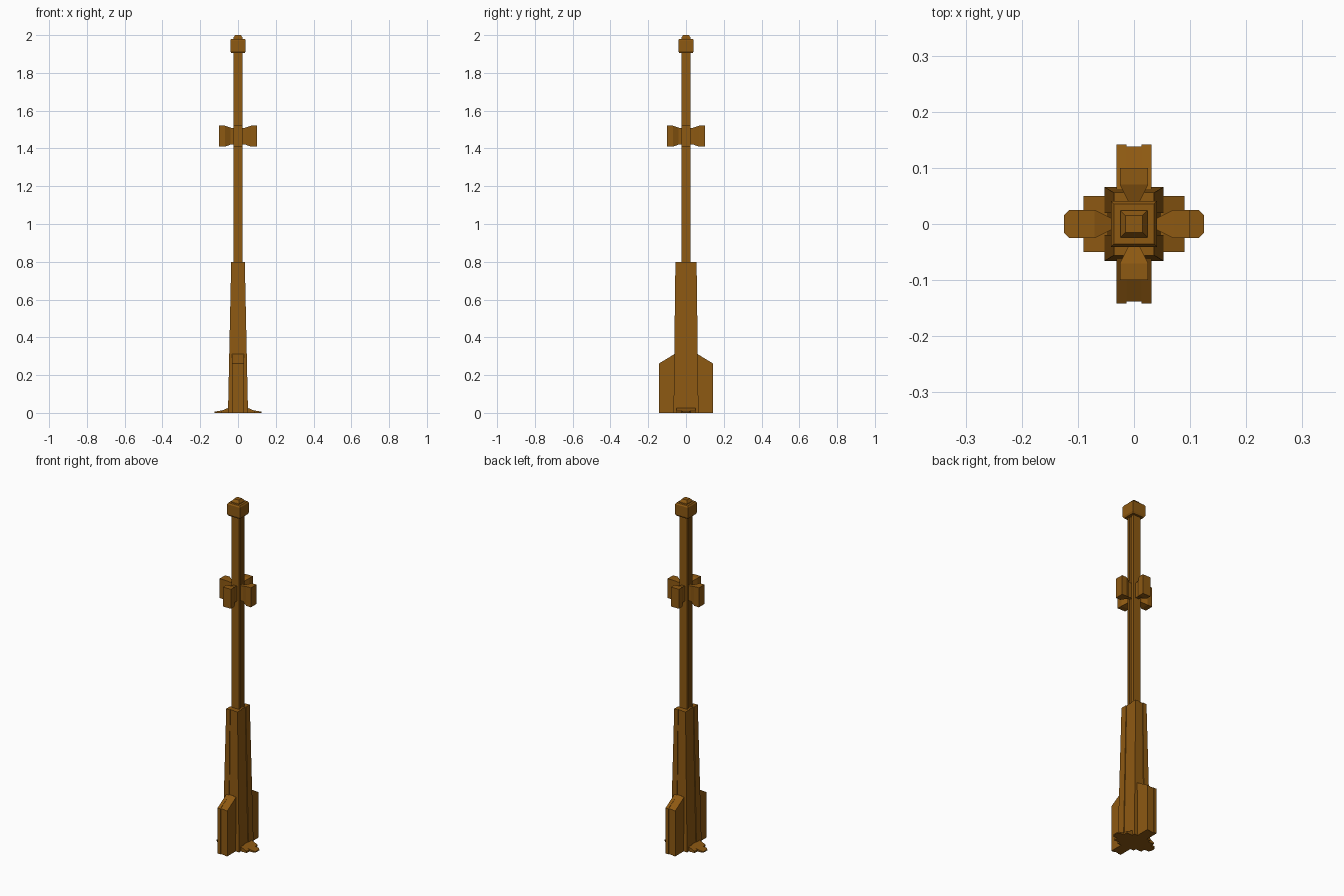
import bpy, bmesh, math
from mathutils import Matrix

if "Cube" in bpy.data.objects:
    bpy.data.objects.remove(bpy.data.objects["Cube"])

mat = bpy.data.materials.new("bronze_brown")
mat.diffuse_color = (0.27, 0.10, 0.006, 1)
mat.use_nodes = True
mat.node_tree.nodes["Principled BSDF"].inputs["Base Color"].default_value = mat.diffuse_color


def loft(name, loops):
    """Skin a list of equal-length point loops and cap both ends."""
    bm = bmesh.new()
    rings = [[bm.verts.new(p) for p in loop] for loop in loops]
    n = len(rings[0])
    for a, b in zip(rings, rings[1:]):
        for i in range(n):
            j = (i + 1) % n
            bm.faces.new((a[i], a[j], b[j], b[i]))
    bm.faces.new(rings[0][::-1])
    bm.faces.new(rings[-1])
    bmesh.ops.recalc_face_normals(bm, faces=bm.faces)
    mesh = bpy.data.meshes.new(name)
    bm.to_mesh(mesh)
    bm.free()
    mesh.materials.append(mat)
    ob = bpy.data.objects.new(name, mesh)
    bpy.context.collection.objects.link(ob)
    return ob


def rect(hx, hy, z):
    return [(-hx, -hy, z), (hx, -hy, z), (hx, hy, z), (-hx, hy, z)]


def grooved(hx, hy, z, gx, gy, dx, dy):
    """Rectangle with a channel in each x face (half width gy) and y face (gx)."""
    q = [(hx - dx, gy), (hx, gy), (hx, hy), (gx, hy), (gx, hy - dy)]
    half = q + [(-x, y) for x, y in q[::-1]]
    return [(x, y, z) for x, y in half + [(-x, -y) for x, y in half]]


def turned(name, loops, angles):
    """Build copies of a part pointing along +x, turned about the z axis."""
    for k, a in enumerate(angles):
        ob = loft(f"{name}_{k + 1}", loops)
        ob.data.transform(Matrix.Rotation(math.radians(a), 4, 'Z'))


# Tapered lower sleeve with shallow channels
loft("lower_sleeve", [grooved(0.053, 0.066, 0, 0.014, 0.02, 0.004, 0.004),
                      grooved(0.036, 0.056, 0.8, 0.012, 0.02, 0.004, 0.004)])

# Square shaft, grooved on its two sides
loft("shaft", [grooved(0.024, 0.024, z, 0.01, 0.01, 0.006, 0) for z in (0.7, 1.92)])

# Top cap with a stepped pyramid
loft("top_cap", [rect(0.036, 0.036, 1.905), rect(0.041, 0.041, 1.915),
                 rect(0.041, 0.041, 1.972), rect(0.036, 0.036, 1.98)])
loft("cap_button", [rect(0.024, 0.024, 1.975), rect(0.024, 0.024, 1.987),
                    rect(0.015, 0.015, 2.0)])

# Four flared lugs round the upper shaft
stations = [(0.018, 0.010, 0.042), (0.04, 0.010, 0.045),
            (0.07, 0.025, 0.056), (0.1, 0.025, 0.056)]
turned("shaft_lug", [[(r, -w, 1.465 - h), (r, w, 1.465 - h),
                      (r, w, 1.465 + h), (r, -w, 1.465 + h)]
                     for r, w, h in stations], (0, 90, 180, 270))

# Front and back fins: two outer rails and a recessed centre web
def fin_loops(y0, y1, reach):
    side = [(0.03, 0), (reach, 0), (reach, 0.262), (0.06, 0.312), (0.03, 0.312)]
    return [[(r, y, z) for r, z in side] for y in (y0, y1)]

for part, y0, y1, reach in (("fin_rail_a", 0.013, 0.031, 0.142),
                            ("fin_rail_b", -0.031, -0.013, 0.142),
                            ("fin_web", -0.013, 0.013, 0.138)):
    turned(part, fin_loops(y0, y1, reach), (90, 270))

# Side feet: a broad wedge with a thin rounded toe
turned("foot_wedge", [[(0.03, y, 0), (0.09, y, 0), (0.09, y, 0.01),
                       (0.053, y, 0.026), (0.03, y, 0.026)]
                      for y in (-0.05, 0.05)], (0, 180))
toe = [(0.06, -0.025), (0.115, -0.025), (0.125, -0.015),
       (0.125, 0.015), (0.115, 0.025), (0.06, 0.025)]
turned("foot_toe", [[(x, y, 0) for x, y in toe],
                    [(x, y, 0.006 + (0.125 - x) * 0.18) for x, y in toe]], (0, 180))
